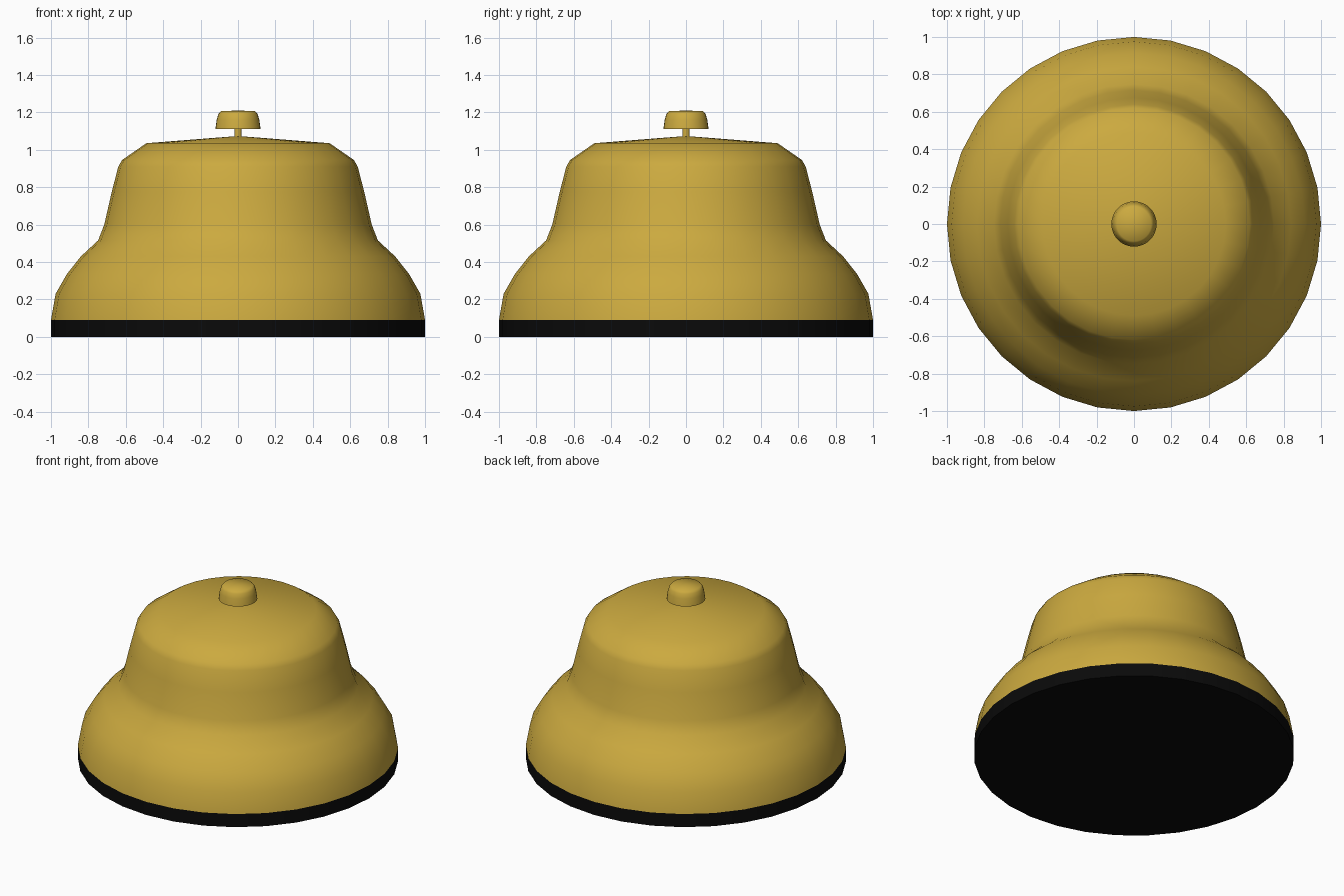
import bpy, bmesh, math

if "Cube" in bpy.data.objects:
    bpy.data.objects.remove(bpy.data.objects["Cube"])

SEGMENTS = 32


def material(name, color):
    m = bpy.data.materials.new(name)
    m.diffuse_color = color
    m.use_nodes = True
    m.node_tree.nodes["Principled BSDF"].inputs["Base Color"].default_value = m.diffuse_color
    return m


def lathe(name, profile, mat, angle):
    """Spin (radius, z) points around z; radius 0 closes to a pole."""
    bm = bmesh.new()
    rings = []
    for r, z in profile:
        if r == 0:
            rings.append([bm.verts.new((0, 0, z))] * SEGMENTS)
        else:
            rings.append([bm.verts.new((r * math.cos(a), r * math.sin(a), z))
                          for a in (2 * math.pi * i / SEGMENTS for i in range(SEGMENTS))])
    for lo, hi in zip(rings, rings[1:]):
        for i in range(SEGMENTS):
            j = (i + 1) % SEGMENTS
            bm.faces.new(list(dict.fromkeys((lo[i], lo[j], hi[j], hi[i]))))
    bmesh.ops.recalc_face_normals(bm, faces=bm.faces)
    mesh = bpy.data.meshes.new(name)
    bm.to_mesh(mesh)
    bm.free()
    obj = bpy.data.objects.new(name, mesh)
    bpy.context.collection.objects.link(obj)
    mesh.materials.append(mat)
    bpy.ops.object.select_all(action='DESELECT')
    obj.select_set(True)
    bpy.context.view_layer.objects.active = obj
    bpy.ops.object.shade_smooth_by_angle(angle=math.radians(angle))
    return obj


brass = material("brass", (0.60, 0.40, 0.05, 1))
black = material("black", (0.003, 0.003, 0.003, 1))

# Black base disc
lathe("base", [(0, 0), (1, 0), (1, 0.09), (0, 0.09)], black, 40)

# Flared bell shell with a shallow conical top
lathe("bell", [(1, 0.09), (0.975, 0.23), (0.915, 0.335), (0.84, 0.43), (0.748, 0.515),
               (0.715, 0.60), (0.675, 0.775), (0.64, 0.91), (0.62, 0.945),
               (0.49, 1.035), (0.02, 1.072), (0, 1.072)], brass, 60)

# Plunger stem
lathe("plunger_stem", [(0.02, 1.06), (0.02, 1.12)], brass, 40)

# Rounded push button
lathe("push_button", [(0, 1.11), (0.121, 1.11), (0.114, 1.16), (0.105, 1.19),
                      (0.092, 1.206), (0, 1.21)], brass, 75)
